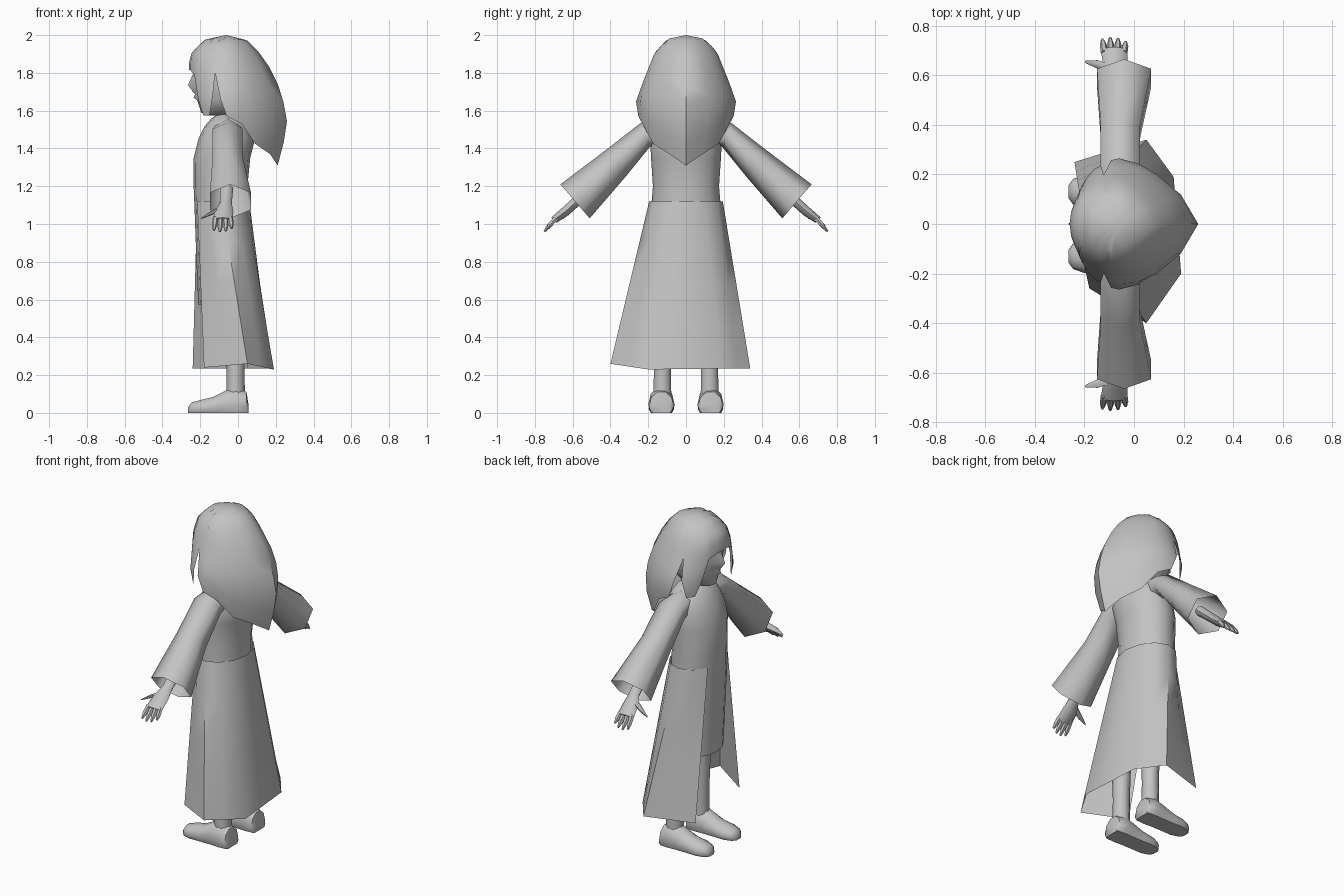
import bpy, bmesh
from math import sin, cos, pi, radians
from mathutils import Vector as V

cube = bpy.data.objects.get("Cube")
if cube:
    bpy.data.objects.remove(cube)

GREY = (0.55, 0.55, 0.55, 1)
mat = bpy.data.materials.new("plain grey")
mat.use_nodes = True
mat.diffuse_color = GREY
mat.node_tree.nodes["Principled BSDF"].inputs["Base Color"].default_value = GREY


def grid(name, rows, closed=True, caps=(False, False), angle=50):
    """Skin a list of equally long point rows into one smooth object."""
    bm = bmesh.new()
    vs = [[bm.verts.new(p) for p in row] for row in rows]
    n = len(vs[0])
    for a, b in zip(vs, vs[1:]):
        for i in range(n if closed else n - 1):
            j = (i + 1) % n
            bm.faces.new((a[i], a[j], b[j], b[i]))
    for cap, row in zip(caps, (vs[0], vs[-1])):
        if cap:
            bm.faces.new(row)
    bmesh.ops.remove_doubles(bm, verts=bm.verts, dist=0.0005)
    bmesh.ops.recalc_face_normals(bm, faces=bm.faces)
    me = bpy.data.meshes.new(name)
    bm.to_mesh(me)
    bm.free()
    me.materials.append(mat)
    ob = bpy.data.objects.new(name, me)
    bpy.context.collection.objects.link(ob)
    bpy.ops.object.select_all(action='DESELECT')
    ob.select_set(True)
    bpy.context.view_layer.objects.active = ob
    bpy.ops.object.shade_smooth_by_angle(angle=radians(angle))
    return ob


def ring(c, a, b, n):
    c, a, b = V(c), V(a), V(b)
    return [c + a * cos(2 * pi * i / n) + b * sin(2 * pi * i / n) for i in range(n)]


def level(z, front, back, half, n):
    """Horizontal oval; its first point faces forward."""
    return ring(((front + back) / 2, 0, z), ((front - back) / 2, 0, 0), (0, half, 0), n)


def lookup(table, z):
    """Interpolate a table sorted by falling height."""
    for p, q in zip(table, table[1:]):
        if z >= q[0]:
            t = (p[0] - z) / (p[0] - q[0])
            return [a + (b - a) * t for a, b in zip(p[1:], q[1:])]
    return table[-1][1:]


# Tunic from neckline to knee
body = [(1.58, -.11, .01, .06), (1.56, -.14, .03, .11), (1.52, -.175, .06, .16),
        (1.45, -.21, .09, .19), (1.35, -.235, .065, .185), (1.2, -.235, .05, .175),
        (1.08, -.23, .05, .185), (.8, -.22, .06, .175), (.57, -.21, .07, .17)]
grid("tunic", [level(*s, 16) for s in body])

# Open coat skirt: blends from the waist oval to an angular hem
hem = [V(p) for p in [(-.24, .25, .235), (.05, .34, .235), (.16, .19, .235),
                      (.19, -.2, .23), (.05, -.4, .26), (-.18, -.26, .24)]]
hem = [p for a, b in zip(hem, hem[1:]) for p in (a, (a + b) / 2)] + [hem[-1]]
waist = []
for i in range(len(hem)):
    t = radians(150 - 30 * i)
    waist.append(V((-.088 + .148 * cos(t), .195 * sin(t), 1.12)))
grid("coat_skirt", [[a.lerp(b, t) for a, b in zip(waist, hem)]
                    for t in (0, .25, .5, .75, 1)], closed=False)

# Neck and head with the face profile along the centre line
grid("neck", [level(z, -.11, 0, .05, 10) for z in (1.5, 1.65)])
face = [(1.575, -.17, .0, .04, 0), (1.59, -.195, .02, .075, 0), (1.63, -.2, .05, .11, .008),
        (1.655, -.208, .07, .125, .008), (1.67, -.21, .08, .13, .026), (1.685, -.213, .08, .135, .014),
        (1.7, -.216, .09, .14, .024), (1.71, -.218, .09, .142, .028), (1.735, -.22, .1, .148, .045),
        (1.77, -.225, .1, .15, .024), (1.81, -.228, .1, .15, .004), (1.86, -.225, .1, .15, 0),
        (1.92, -.19, .06, .1, 0)]
rows = []
for z, front, back, half, bump in face:
    r = level(z, front, back, half, 20)
    r[0].x -= bump
    rows.append(r)
grid("head", rows, caps=(True, True))

# Hair shell: columns round the head, each with its own lower edge
shape = [(2.0, 0, 0, 0), (1.98, .11, .10, .1), (1.91, .185, .17, .165), (1.84, .202, .22, .192),
         (1.76, .195, .265, .225), (1.65, .185, .3, .265), (1.54, .165, .32, .247),
         (1.42, .14, .3, .225), (1.31, .12, .27, .15)]
half_edge = [(0, 1.31), (30, 1.37), (57, 1.425), (75, 1.53), (90, 1.57), (100, 1.66), (108, 1.8),
             (113, 1.68), (122, 1.575), (136, 1.575), (144, 1.66), (150, 1.79), (165, 1.815)]
edge = half_edge + [(180, 1.815)] + [(360 - a, z) for a, z in half_edge[:0:-1]]
rows = []
for t in (0, .04, .13, .24, .38, .52, .66, .82, 1):
    row = []
    for a, low in edge:
        z = 2 - (2 - low) * t
        front, back, half = lookup(shape, z)
        c, s = cos(radians(a)), sin(radians(a))
        # the back narrows to a wedge
        wedge = 1 - .1 * sin(2 * radians(a)) ** 2 if c > 0 else 1
        row.append((-.06 + (back * wedge if c > 0 else front) * c, half * s * wedge, z))
    rows.append(row)
grid("hair", rows)

for side, s in (("left", -1), ("right", 1)):
    # Wide sleeve, given by upper and lower outline points and depth range
    sleeve = [(.12, 1.56, .13, 1.41, -.12, .01), (.24, 1.535, .19, 1.41, -.135, .025),
              (.42, 1.395, .32, 1.25, -.135, .025), (.665, 1.21, .51, 1.03, -.15, .07)]
    rows = []
    for y1, z1, y2, z2, x1, x2 in sleeve:
        up = V((0, s * (y1 - y2) / 2, (z1 - z2) / 2))
        rows.append(ring(((x1 + x2) / 2, s * (y1 + y2) / 2, (z1 + z2) / 2),
                         up, ((x2 - x1) / 1.75, 0, 0), 6))
    grid(side + "_sleeve", rows, caps=(True, False), angle=65)

    # Hand: palm, four fingers and a thumb
    flat = V((0, s * .7, .7))
    palm = [(-.06, .5, 1.19, .035, .03), (-.065, .59, 1.11, .032, .026),
            (-.075, .64, 1.065, .05, .026), (-.08, .70, 1.02, .053, .02)]
    grid(side + "_palm", [ring((x, s * y, z), (w, 0, 0), flat * h, 8) for x, y, z, w, h in palm],
         caps=(True, True))
    for k in range(4):
        x, reach = -.119 + .026 * k, (.9, 1, .95, .75)[k]
        a = V((x, s * .69, 1.03))
        b = a + V(((k - 1.5) * .006, s * .06, -.07)) * reach
        grid(f"{side}_finger_{k + 1}",
             [ring(p, (w, 0, 0), flat * w, 6) for p, w in ((a, .015), (a.lerp(b, .6), .014), (b, .006))],
             caps=(True, True))
    grid(side + "_thumb",
         [ring(p, (.4 * w, 0, .8 * w), (0, w, 0), 6) for p, w in
          (((-.085, s * .62, 1.085), .024), ((-.15, s * .645, 1.055), .018), ((-.195, s * .655, 1.03), .006))],
         caps=(True, True))

    # Leg and shoe with a flat sole
    grid(side + "_leg", [ring((-.013, s * .125, z), (w, 0, 0), (0, w, 0), 10)
                         for z, w in ((.08, .05), (.24, .047), (.65, .06))])
    shoe = [(.055, .05, .055), (.045, .115, .066), (-.01, .14, .07), (-.06, .125, .066),
            (-.13, .088, .066), (-.2, .07, .068), (-.245, .058, .052), (-.265, .03, .025)]
    rows = []
    for x, h, w in shoe:
        r = ring((x, s * .13, h * .3), (0, w, 0), (0, 0, h * .7), 10)
        for p in r:
            p.z = max(p.z, 0)
        rows.append(r)
    grid(side + "_shoe", rows, caps=(True, True))
